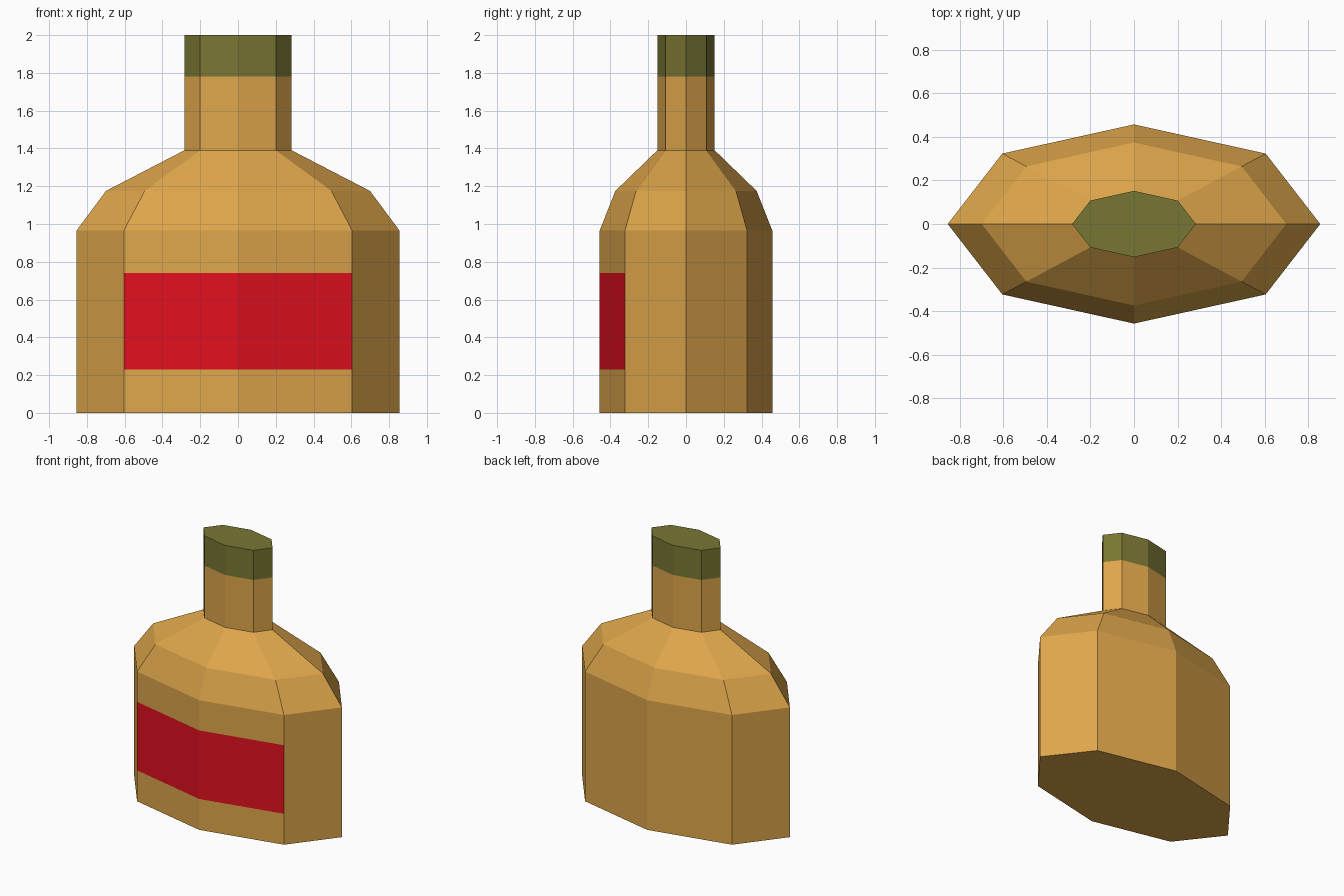
import bpy, bmesh, math

if "Cube" in bpy.data.objects:
    bpy.data.objects.remove(bpy.data.objects["Cube"])

SIDES = 8


def material(name, color):
    m = bpy.data.materials.new(name)
    m.diffuse_color = (*color, 1)
    m.use_nodes = True
    m.node_tree.nodes["Principled BSDF"].inputs["Base Color"].default_value = m.diffuse_color
    return m


def loft(name, rings, mats, close_bottom=False, close_top=False, paint=None):
    """Skin flat-faced octagonal rings given as (half width, half depth, height)."""
    bm = bmesh.new()
    loops = []
    for rx, ry, z in rings:
        angles = [2 * math.pi * i / SIDES for i in range(SIDES)]
        loops.append([bm.verts.new((rx * math.cos(a), ry * math.sin(a), z)) for a in angles])
    for k, (low, high) in enumerate(zip(loops, loops[1:])):
        for i in range(SIDES):
            j = (i + 1) % SIDES
            face = bm.faces.new((low[i], low[j], high[j], high[i]))
            if paint and paint(k, i):
                face.material_index = 1
    if close_bottom:
        bm.faces.new(loops[0][::-1])
    if close_top:
        bm.faces.new(loops[-1])
    mesh = bpy.data.meshes.new(name)
    bm.to_mesh(mesh)
    bm.free()
    for m in mats:
        mesh.materials.append(m)
    obj = bpy.data.objects.new(name, mesh)
    bpy.context.collection.objects.link(obj)
    return obj


amber = material("amber_glass", (0.73, 0.38, 0.07))
red = material("red_label", (0.75, 0.005, 0.013))
olive = material("olive_cap", (0.19, 0.18, 0.033))

BODY = (0.855, 0.457)
NECK = (0.284, 0.152)

# Bottle: straight body, two-step shoulder, neck; label painted on the two front faces
loft("bottle", [(*BODY, 0), (*BODY, 0.23), (*BODY, 0.74), (*BODY, 0.965),
                (0.699, 0.374, 1.175), (*NECK, 1.39), (*NECK, 1.78)],
     [amber, red], close_bottom=True, paint=lambda k, i: k == 1 and i in (5, 6))

# Cap: flush continuation of the neck
loft("cap", [(*NECK, 1.78), (*NECK, 2.0)], [olive], close_top=True)
